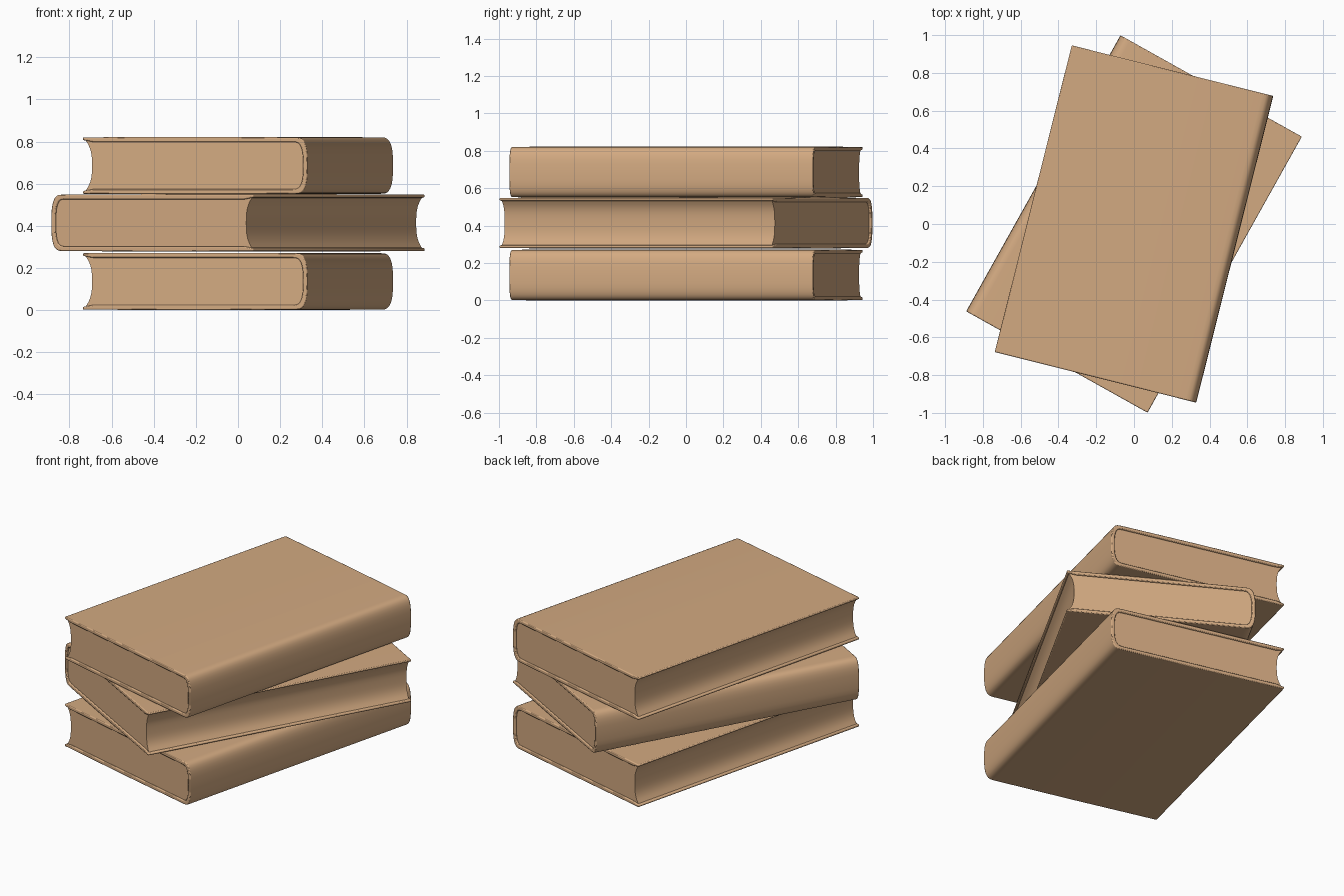
import bpy, bmesh, math

if "Cube" in bpy.data.objects:
    bpy.data.objects.remove(bpy.data.objects["Cube"])

HALF_W, HALF_T, HALF_L = 0.55, 0.134, 0.837
BULGE = 0.002

tan = bpy.data.materials.new("tan")
tan.diffuse_color = (0.65, 0.40, 0.22, 1)
tan.use_nodes = True
tan.node_tree.nodes["Principled BSDF"].inputs["Base Color"].default_value = tan.diffuse_color


def spine_arc(x0, depth, half, n=16):
    """Squarish half-round from top to bottom, bulging towards +x."""
    pts = []
    for i in range(n + 1):
        a = math.pi / 2 - math.pi * i / n
        c, s = max(math.cos(a), 0.0), math.sin(a)
        pts.append((x0 + depth * c ** 0.65,
                    half * math.copysign(abs(s) ** 0.7, s)))
    return pts


def extrude_profile(name, profile, half_len, bevel):
    """Extrude an (x, z) outline along y into a smooth-shaded solid."""
    bm = bmesh.new()
    face = bm.faces.new([bm.verts.new((x, -half_len, z)) for x, z in profile])
    out = bmesh.ops.extrude_face_region(bm, geom=[face])
    for v in out["geom"]:
        if isinstance(v, bmesh.types.BMVert):
            v.co.y = half_len
    bmesh.ops.recalc_face_normals(bm, faces=bm.faces)
    mesh = bpy.data.meshes.new(name)
    bm.to_mesh(mesh)
    bm.free()
    mesh.materials.append(tan)
    obj = bpy.data.objects.new(name, mesh)
    bpy.context.collection.objects.link(obj)
    bpy.ops.object.select_all(action="DESELECT")
    obj.select_set(True)
    bpy.context.view_layer.objects.active = obj
    bpy.ops.object.shade_smooth_by_angle(angle=math.radians(40))
    if bevel:
        mod = obj.modifiers.new("soft_edges", "BEVEL")
        mod.width, mod.segments = bevel, 2
        mod.limit_method = "ANGLE"
        mod.angle_limit = math.radians(45)
    return obj


def make_book(label, z, angle):
    # Wrapped cover: two thin boards joined by a rounded spine
    outer = ([(-HALF_W, HALF_T), (0, HALF_T + BULGE)]
             + spine_arc(0.49, 0.06, HALF_T)
             + [(0, -HALF_T - BULGE), (-HALF_W, -HALF_T)])
    inner = ([(-HALF_W, -HALF_T + 0.013), (-0.50, -HALF_T + 0.022)]
             + spine_arc(0.478, 0.05, HALF_T - 0.022)[::-1]
             + [(-0.50, HALF_T - 0.022), (-HALF_W, HALF_T - 0.013)])
    cover = extrude_profile(label + "_cover", outer + inner, HALF_L, 0.005)

    # Page block: hollow fore edge, set slightly inside the cover
    h = HALF_T - 0.016
    fore = []
    for i in range(13):
        t = -1 + 2 * i / 12
        fore.append((-0.507 - 0.03 * abs(t) ** 3, h * t))
    pages = extrude_profile(label + "_pages",
                            fore + spine_arc(0.483, 0.05, h),
                            HALF_L - 0.010, 0)
    for obj in (cover, pages):
        obj.location.z = z
        obj.rotation_euler.z = math.radians(angle)


# Stack: the middle book is turned so its spine faces the other way
make_book("bottom_book", 0.136, -14.1)
make_book("middle_book", 0.414, 150.8)
make_book("top_book", 0.686, -14.1)
